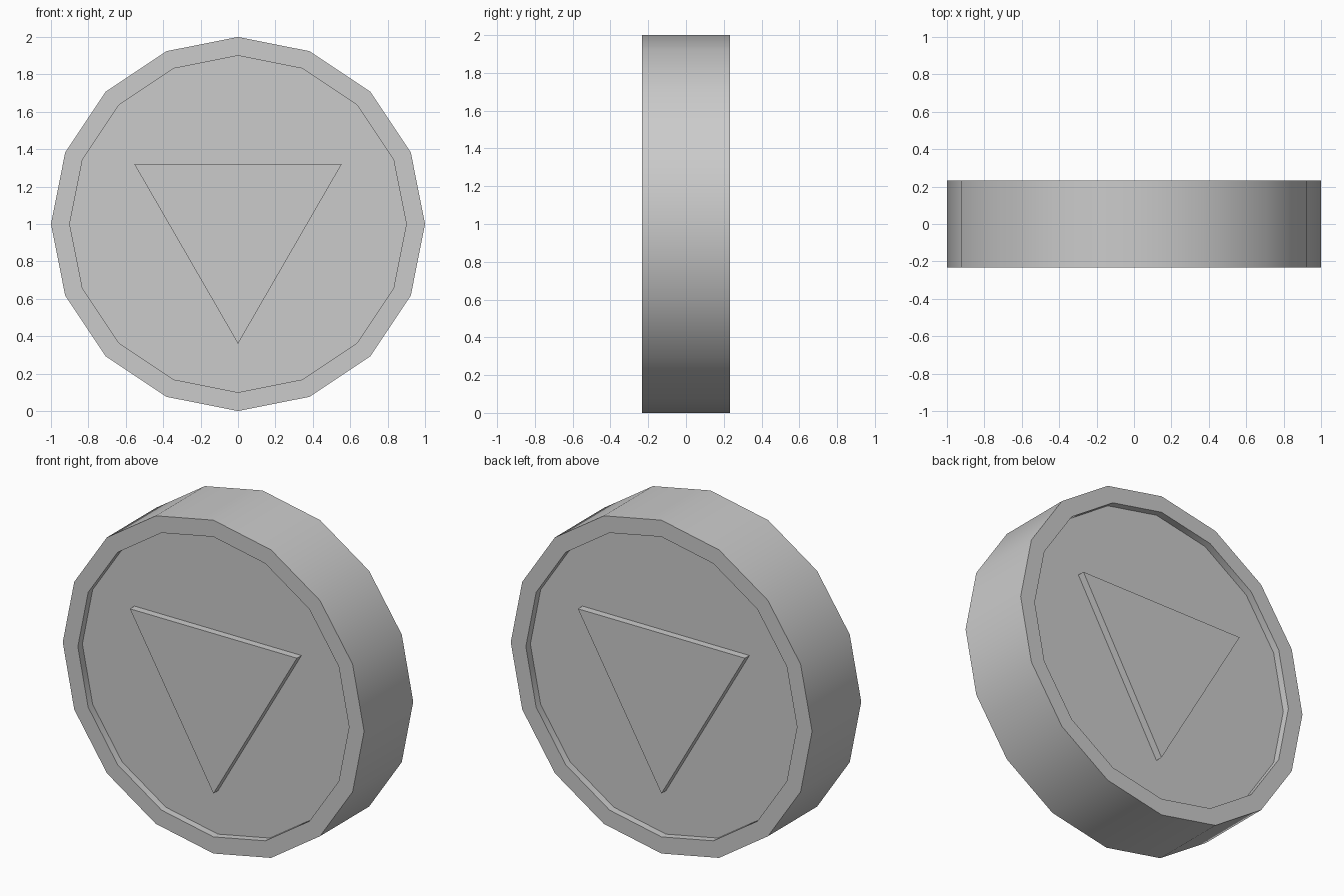
import bpy, bmesh
from math import sin, cos, pi

if "Cube" in bpy.data.objects:
    bpy.data.objects.remove(bpy.data.objects["Cube"])

HALF = 0.233     # half thickness
FLOOR = 0.19     # recessed face distance from the middle
CENTRE_Z = 1.0


def ring(bm, sides, radius, y, start=0.0):
    return [bm.verts.new((radius * cos(start + 2 * pi * i / sides), y,
                          CENTRE_Z + radius * sin(start + 2 * pi * i / sides)))
            for i in range(sides)]


def stacked_solid(name, sides, profile, start=0.0):
    """Closed solid from (radius, y) rings, capped at both ends."""
    bm = bmesh.new()
    rings = [ring(bm, sides, r, y, start) for r, y in profile]
    for a, b in zip(rings, rings[1:]):
        for i in range(sides):
            j = (i + 1) % sides
            bm.faces.new((a[i], a[j], b[j], b[i]))
    bm.faces.new(rings[0])
    bm.faces.new(rings[-1])
    bmesh.ops.recalc_face_normals(bm, faces=bm.faces)
    mesh = bpy.data.meshes.new(name)
    bm.to_mesh(mesh)
    bm.free()
    obj = bpy.data.objects.new(name, mesh)
    bpy.context.collection.objects.link(obj)
    return obj


# Sixteen-sided disc with a raised rim on both faces
disc = stacked_solid("coin_disc", 16, [
    (0.9, -FLOOR), (0.9, -HALF), (1.0, -HALF),
    (1.0, HALF), (0.9, HALF), (0.9, FLOOR)])
bpy.context.view_layer.objects.active = disc
disc.select_set(True)
bpy.ops.object.shade_smooth_by_angle(angle=pi / 6)

# Raised triangles pointing down, one on each face
for name, side in (("front_triangle", -1), ("back_triangle", 1)):
    stacked_solid(name, 3, [(0.64, side * (FLOOR - 0.02)), (0.64, side * HALF)], -pi / 2)
